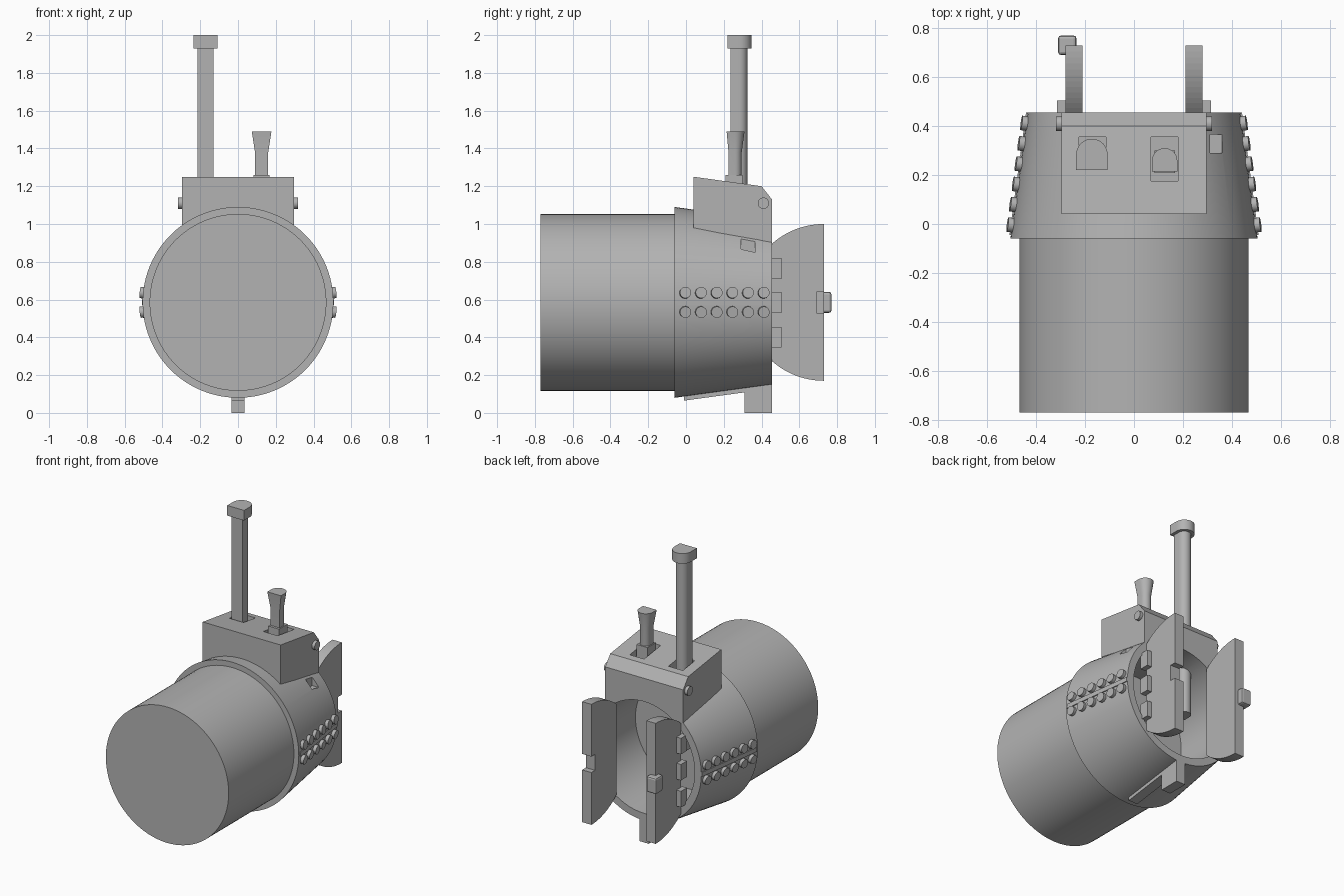
import bpy, bmesh, math
from mathutils import Matrix, Vector

if "Cube" in bpy.data.objects:
    bpy.data.objects.remove(bpy.data.objects["Cube"])

grey = bpy.data.materials.new("plain grey")
grey.use_nodes = True
grey.diffuse_color = (0.45, 0.45, 0.45, 1)
grey.node_tree.nodes["Principled BSDF"].inputs["Base Color"].default_value = grey.diffuse_color

AXIS_Z = 0.585      # height of the barrel axis


def finish(name, bm, smooth=False):
    bmesh.ops.recalc_face_normals(bm, faces=bm.faces)
    me = bpy.data.meshes.new(name)
    bm.to_mesh(me)
    bm.free()
    me.materials.append(grey)
    ob = bpy.data.objects.new(name, me)
    bpy.context.collection.objects.link(ob)
    if smooth:
        smooth_edges(ob)
    return ob


def activate(ob):
    bpy.ops.object.select_all(action='DESELECT')
    ob.select_set(True)
    bpy.context.view_layer.objects.active = ob


def smooth_edges(ob):
    activate(ob)
    bpy.ops.object.shade_smooth_by_angle(angle=math.radians(30))


def box(name, x, y, z):
    bm = bmesh.new()
    size = [b - a for a, b in (x, y, z)]
    mid = [(a + b) / 2 for a, b in (x, y, z)]
    bmesh.ops.create_cube(bm, size=1, matrix=Matrix.Translation(mid) @ Matrix.Diagonal((*size, 1)))
    return finish(name, bm)


def rod(name, start, end, r1, r2=None, segments=64):
    """Cylinder or cone between two points."""
    start, end = Vector(start), Vector(end)
    d = end - start
    m = Matrix.Translation((start + end) / 2) @ Vector((0, 0, 1)).rotation_difference(d).to_matrix().to_4x4()
    bm = bmesh.new()
    bmesh.ops.create_cone(bm, cap_ends=True, segments=segments, radius1=r1,
                          radius2=r1 if r2 is None else r2, depth=d.length, matrix=m)
    return finish(name, bm, True)


def side_prism(name, outline, x0, x1):
    """Extrude a (y, z) outline from x0 to x1."""
    bm = bmesh.new()
    face = bm.faces.new([bm.verts.new((x0, y, z)) for y, z in outline])
    ext = bmesh.ops.extrude_face_region(bm, geom=[face])["geom"]
    bmesh.ops.translate(bm, vec=(x1 - x0, 0, 0), verts=[v for v in ext if isinstance(v, bmesh.types.BMVert)])
    return finish(name, bm)


def d_post(name, cx, sections):
    """Loft D-shaped sections (z, half width, flat y, round y)."""
    bm = bmesh.new()
    rings = []
    for z, w, y0, y1 in sections:
        pts = [(-w, y0), (w, y0)]
        for i in range(17):
            a = math.pi * i / 16
            depth = min(w, y1 - y0 - 0.01)
            pts.append((w * math.cos(a), y1 - depth + depth * math.sin(a)))
        rings.append([bm.verts.new((cx + x, y, z)) for x, y in pts])
    for low, high in zip(rings, rings[1:]):
        for i in range(len(low)):
            j = (i + 1) % len(low)
            bm.faces.new((low[i], low[j], high[j], high[i]))
    bm.faces.new(rings[0])
    bm.faces.new(rings[-1])
    return finish(name, bm, True)


def cut(target, *cutters):
    for c in cutters:
        mod = target.modifiers.new("cut", 'BOOLEAN')
        mod.operation, mod.solver, mod.object = 'DIFFERENCE', 'EXACT', c
        activate(target)
        bpy.ops.object.modifier_apply(modifier=mod.name)
        bpy.data.objects.remove(c)


def collar_radius(y):
    return 0.505 - 0.07 * (y + 0.06) / 0.515


def bore():
    return rod("bore_cutter", (0, 0, AXIS_Z), (0, 0.6, AXIS_Z), 0.385)


# Barrel and tapered collar with an open rear bore
rod("barrel", (0, -0.77, AXIS_Z), (0, -0.03, AXIS_Z), 0.468, segments=96)
collar = rod("collar", (0, -0.06, AXIS_Z), (0, 0.455, AXIS_Z), 0.505, 0.435, segments=96)
cut(collar, bore(),
    side_prism("notch_cutter", [(0.29, 0.85), (0.365, 0.85), (0.365, 1), (0.29, 1)], 0.31, 0.36))
smooth_edges(collar)

# Housing on top, with slots for the two posts
housing = side_prism("housing", [(0.04, 1.25), (0.40, 1.20), (0.455, 1.13), (0.455, 0.90),
                                 (0.37, 0.92), (0.36, 0.895), (0.29, 0.895), (0.29, 0.93), (0.04, 0.98)], -0.297, 0.297)
cut(housing, bore(),
    box("slot_cutter", (-0.225, -0.115), (0.225, 0.355), (1.1, 1.4)),
    box("slot_cutter", (0.07, 0.18), (0.175, 0.355), (1.1, 1.4)))

# Tall post with cap, and short flared post
d_post("tall_post", -0.172, [(0.63, 0.043, 0.235, 0.325), (1.94, 0.043, 0.235, 0.325)])
d_post("tall_post_cap", -0.172, [(1.93, 0.064, 0.22, 0.348), (2.0, 0.064, 0.22, 0.348)])
d_post("short_post", 0.125, [(0.95, 0.035, 0.225, 0.295), (1.38, 0.035, 0.225, 0.295),
                             (1.49, 0.052, 0.215, 0.31)])
box("short_post_base", (0.083, 0.167), (0.208, 0.30), (1.1, 1.26))

for side, label in ((1, "left"), (-1, "right")):
    # Housing pins
    rod(label + "_housing_pin", (side * 0.28, 0.41, 1.11), (side * 0.318, 0.41, 1.11), 0.03, segments=24)

    # Seam strip and its two rows of rivets
    s0, s1 = collar_radius(-0.045), collar_radius(0.455)
    bm = bmesh.new()
    vs = [bm.verts.new((side * (r + d), y, AXIS_Z + h)) for y, r in ((-0.045, s0), (0.455, s1))
          for d, h in ((-0.03, -0.015), (0.006, -0.015), (0.006, 0.015), (-0.03, 0.015))]
    bmesh.ops.convex_hull(bm, input=vs)
    finish(label + "_seam_strip", bm)
    for row in (-1, 1):
        for i in range(6):
            y = -0.005 + i * 0.083
            r = collar_radius(y)
            n = Vector((side, 0.135, row * 0.1)).normalized()
            p = Vector((side * math.sqrt(r * r - 0.0025), y, AXIS_Z + row * 0.05))
            rod(f"{label}_rivet", p - n * 0.02, p + n * 0.022, 0.03, segments=20)

    # Half-disc door standing open, trimmed where it meets the collar
    a0 = math.acos(0.275 / 0.415)
    arc = [(0.73, AXIS_Z + 0.415)]
    for i in range(25):
        a = math.pi / 2 + (math.pi / 2 - a0) + 2 * a0 * i / 24
        arc.append((0.73 + 0.415 * math.cos(a), AXIS_Z + 0.415 * math.sin(a)))
    steps = 12
    top = [(0.73 - 0.415 * math.sin(t), AXIS_Z + 0.415 * math.cos(t))
           for t in [(math.pi / 2 - a0) * i / steps for i in range(steps + 1)]]
    bottom = [(y, 2 * AXIS_Z - z) for y, z in reversed(top)]
    door = side_prism(label + "_door", top + bottom, side * 0.21, side * 0.28)
    if side > 0:
        cut(door, box("latch_cutter", (0.1, 0.4), (0.69, 0.8), (0.53, 0.64)))
    else:
        latch = box("door_latch", (-0.31, -0.235), (0.69, 0.77), (0.53, 0.64))
        bev = latch.modifiers.new("rounding", 'BEVEL')
        bev.width, bev.segments = 0.012, 2

    # Door hinges
    for z in (0.40, 0.585, 0.765):
        box(label + "_hinge", (side * 0.295 - 0.02, side * 0.295 + 0.02), (0.44, 0.505), (z - 0.055, z + 0.055))

# Underside rail and foot
side_prism("bottom_rail", [(-0.01, 0.065), (0.32, 0.11), (0.32, 0.17), (-0.01, 0.13)], -0.035, 0.035)
box("foot", (-0.035, 0.035), (0.31, 0.455), (0, 0.19))
